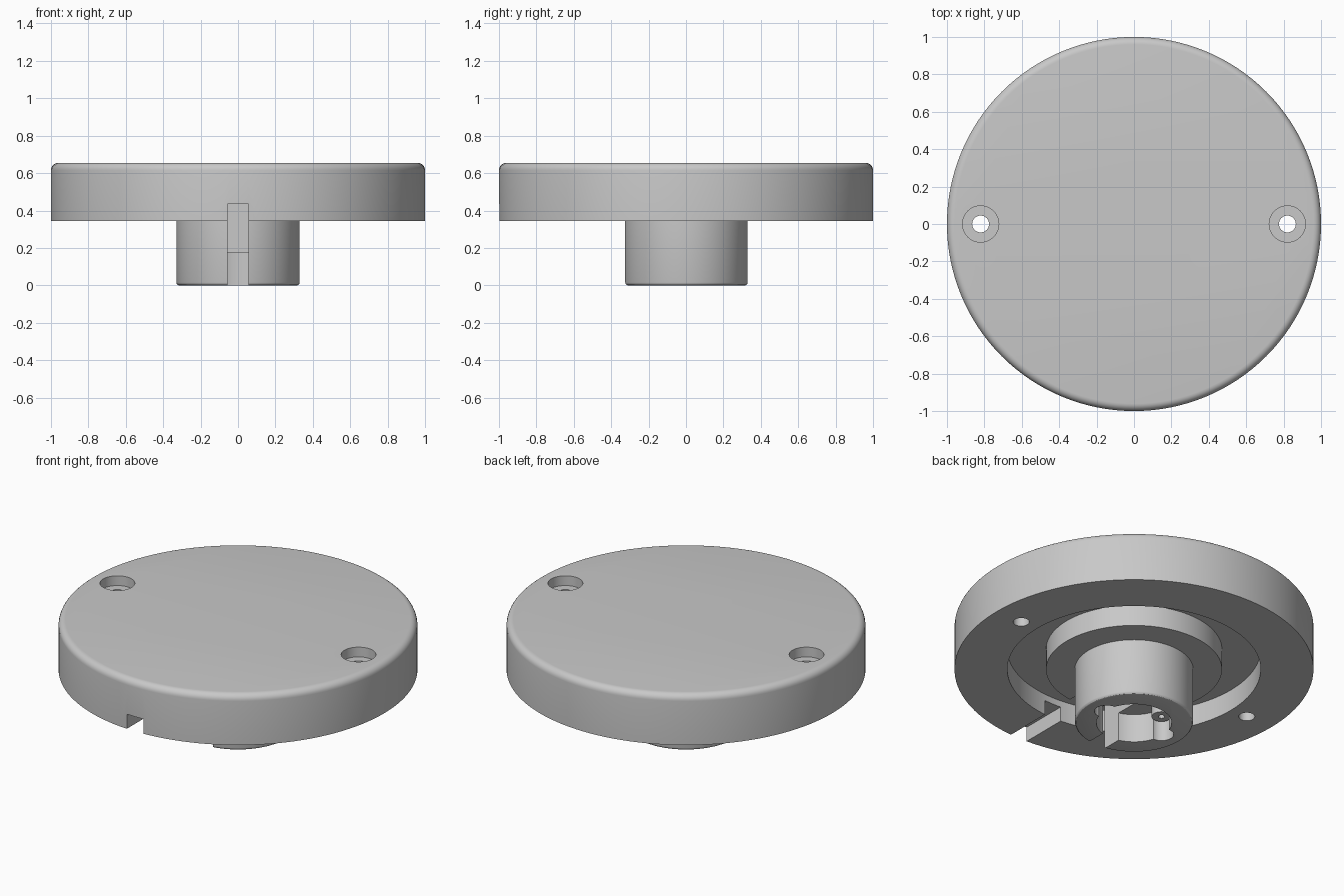
import bpy, bmesh, math
from mathutils import Vector

old = bpy.data.objects.get("Cube")
if old:
    bpy.data.objects.remove(old, do_unlink=True)

grey = bpy.data.materials.new("plain_grey")
grey.use_nodes = True
COLOUR = (0.58, 0.58, 0.58, 1)
grey.diffuse_color = COLOUR
grey.node_tree.nodes["Principled BSDF"].inputs["Base Color"].default_value = COLOUR


def finish(name, bm):
    bmesh.ops.recalc_face_normals(bm, faces=bm.faces)
    mesh = bpy.data.meshes.new(name)
    bm.to_mesh(mesh)
    bm.free()
    mesh.materials.append(grey)
    obj = bpy.data.objects.new(name, mesh)
    bpy.context.collection.objects.link(obj)
    return obj


def lathe(name, profile, x=0, steps=48, tube=False):
    """Revolve (radius, height) points; flat caps close it, or it loops as a tube."""
    bm = bmesh.new()
    turns = [math.tau * i / steps for i in range(steps)]
    rings = [[bm.verts.new((x + r * math.cos(a), r * math.sin(a), z)) for a in turns]
             for r, z in profile]
    pairs = list(zip(rings, rings[1:]))
    if tube:
        pairs.append((rings[-1], rings[0]))
    else:
        bm.faces.new(rings[0][::-1])
        bm.faces.new(rings[-1])
    for low, high in pairs:
        for i in range(steps):
            j = (i + 1) % steps
            bm.faces.new((low[i], low[j], high[j], high[i]))
    return finish(name, bm)


def box(name, low, high):
    low, high = Vector(low), Vector(high)
    bm = bmesh.new()
    bmesh.ops.create_cube(bm, size=1)
    bmesh.ops.scale(bm, verts=bm.verts, vec=high - low)
    bmesh.ops.translate(bm, verts=bm.verts, vec=(low + high) / 2)
    return finish(name, bm)


def fillet(r, z, size, start, count=6):
    """Quarter-circle of profile points, running anticlockwise from start."""
    angles = [start + math.pi / 2 * i / count for i in range(count + 1)]
    return [(r + size * math.cos(a), z + size * math.sin(a)) for a in angles]


def cut(target, cutter):
    cutter.hide_render = True
    mod = target.modifiers.new("cut", "BOOLEAN")
    mod.operation, mod.solver, mod.object = "DIFFERENCE", "EXACT", cutter
    bpy.context.view_layer.objects.active = target
    bpy.ops.object.modifier_apply(modifier=mod.name)
    bpy.data.objects.remove(cutter, do_unlink=True)


def smooth(obj):
    bpy.ops.object.select_all(action="DESELECT")
    obj.select_set(True)
    bpy.context.view_layer.objects.active = obj
    bpy.ops.object.shade_smooth_by_angle(angle=math.radians(30))


# Disc, underside groove, inner ring and round boss in one profile
BASE, TOP = 0.345, 0.655
profile = fillet(0.315, 0.015, 0.015, -math.pi / 2, 3)
profile += [(0.33, BASE), (0.49, BASE), (0.49, 0.475), (0.706, 0.475),
            (0.706, BASE), (1, BASE)]
profile += fillet(0.96, TOP - 0.04, 0.04, 0)
body = lathe("round_cover", profile, steps=128)

# Round pocket in the boss
cut(body, lathe("pocket", [(0.21, -0.1), (0.21, 0.175)], steps=64))

# Cable slot from the front rim into the boss
cut(body, box("cable_slot", (-0.057, -1.1, -0.1), (0.057, 0.05, 0.435)))

for side, x in (("right", -1), ("left", 1)):
    # Counterbored mounting holes through the disc
    cut(body, lathe("mounting_hole", [(0.045, 0.2), (0.045, TOP - 0.06),
                                      (0.097, TOP - 0.06), (0.097, 0.8)], x * 0.82))
    # Side lobes of the pocket, each with a hollow screw post
    cut(body, lathe("lobe", [(0.068, -0.1), (0.068, 0.172)], x * 0.2, 32))
    post = lathe(side + "_screw_post", [(0.018, 0.115), (0.055, 0.115),
                                        (0.055, 0.18), (0.018, 0.18)],
                 x * 0.2, 32, tube=True)
    smooth(post)

smooth(body)
